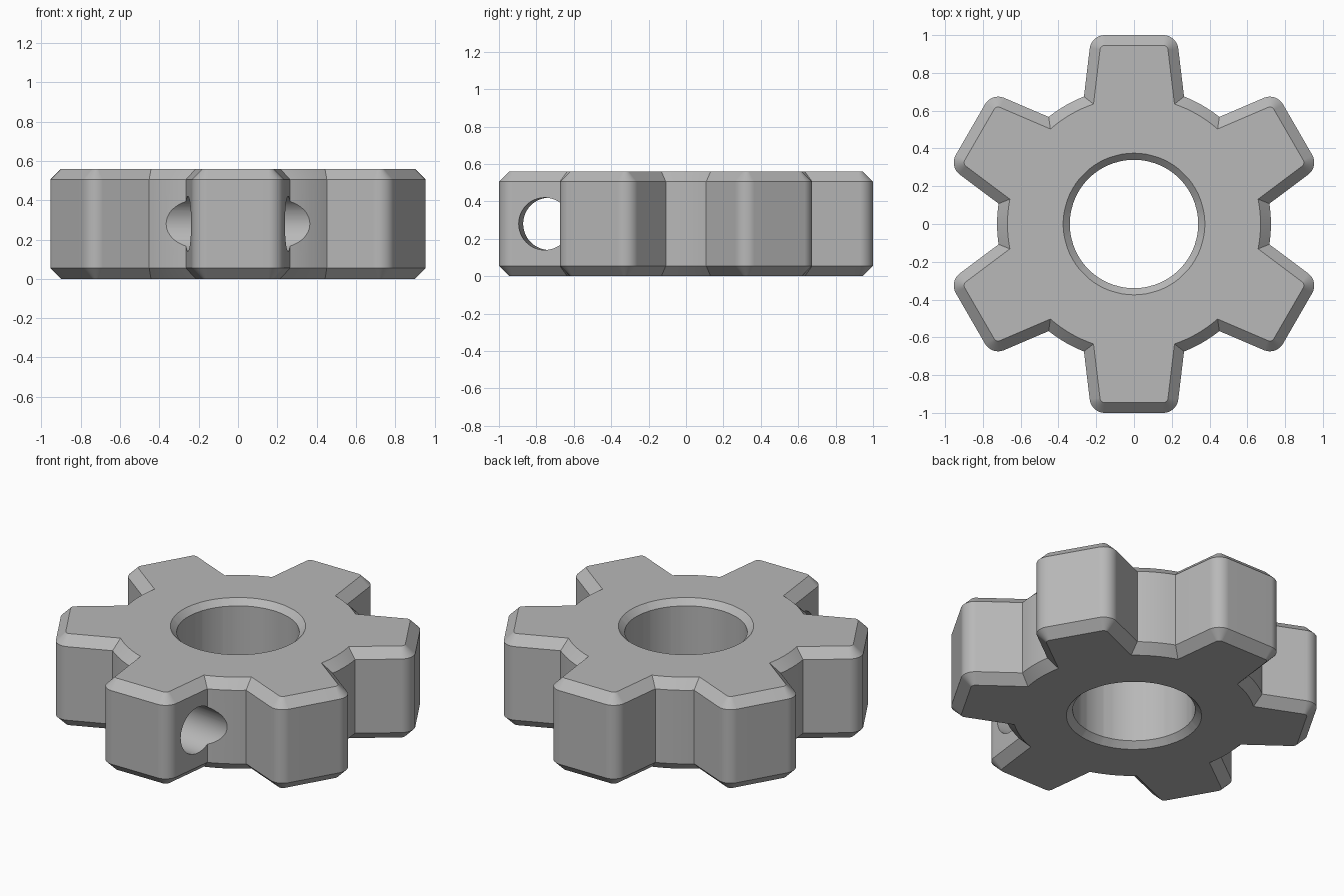
import bpy, bmesh
from math import sin, cos, pi, atan, acos, radians
from mathutils import Vector, Matrix

if "Cube" in bpy.data.objects:
    bpy.data.objects.remove(bpy.data.objects["Cube"], do_unlink=True)

HEIGHT, CHAMFER = 0.56, 0.055
ROOT_R, TIP_R, CORNER_R = 0.725, 1.0, 0.08
BORE_R, BORE_CHAMFER = 0.34, 0.035
TEETH = 6

# One plain grey metal
grey = bpy.data.materials.new("grey")
grey.use_nodes = True
colour = (0.48, 0.48, 0.48, 1)
grey.diffuse_color = colour
grey.node_tree.nodes["Principled BSDF"].inputs["Base Color"].default_value = colour

# Tooth flank as the line normal . p = flank_dist
taper = atan(0.12)
flank_dist = cos(taper) * 0.265 + sin(taper) * 0.675


def outline(inset):
    """Gear outline moved inwards by inset, as a list of 2D points."""
    cy = TIP_R - CORNER_R
    cx = (flank_dist - CORNER_R - sin(taper) * cy) / cos(taper)
    r = CORNER_R - inset
    root = ROOT_R - inset
    root_angle = taper + acos((flank_dist - inset) / root)
    # right half of the tooth that points along +y, root arc first
    half = []
    for i in range(5):
        a = pi / 3 + (root_angle - pi / 3) * i / 4
        half.append(Vector((root * cos(a), root * sin(a))))
    for i in range(9):
        a = taper + (pi / 2 - taper) * i / 8
        half.append(Vector((cx + r * cos(a), cy + r * sin(a))))
    half.append(Vector((cx / 2, TIP_R - inset)))
    tip = [Vector((0, TIP_R - inset))]
    # the mirrored half leaves out its last point, shared with the next tooth
    left = [Vector((-p.x, p.y)) for p in reversed(half[1:])]
    tooth = half + tip + left
    return [Matrix.Rotation(k * 2 * pi / TEETH, 2) @ p
            for k in range(TEETH) for p in tooth]


# Gear body: a closed chain of rings round the outside and through the bore
outer, inner = outline(0), outline(CHAMFER)


def circle(radius):
    return [p.normalized() * radius for p in inner]


wide, bore = circle(BORE_R + BORE_CHAMFER), circle(BORE_R)
rings = [(inner, 0), (outer, CHAMFER), (outer, HEIGHT - CHAMFER), (inner, HEIGHT),
         (wide, HEIGHT), (bore, HEIGHT - BORE_CHAMFER), (bore, BORE_CHAMFER), (wide, 0)]
bm = bmesh.new()
loops = [[bm.verts.new((p.x, p.y, z)) for p in pts] for pts, z in rings]
for k, low in enumerate(loops):
    high = loops[(k + 1) % len(loops)]
    for i in range(len(low)):
        j = (i + 1) % len(low)
        bm.faces.new((low[i], low[j], high[j], high[i]))
bmesh.ops.recalc_face_normals(bm, faces=bm.faces)
mesh = bpy.data.meshes.new("gear_body")
bm.to_mesh(mesh)
bm.free()
gear = bpy.data.objects.new("gear_body", mesh)
bpy.context.collection.objects.link(gear)
mesh.materials.append(grey)


def activate(obj):
    bpy.ops.object.select_all(action="DESELECT")
    obj.select_set(True)
    bpy.context.view_layer.objects.active = obj


# Cross hole through the front tooth, drilled square to each flank
for side in (-1, 1):
    direction = Vector((side * 0.995, -0.1, 0)).normalized()
    start = Vector((0, -0.73, HEIGHT / 2)) - direction * 0.015
    length = 0.45
    bpy.ops.mesh.primitive_cylinder_add(
        vertices=48, radius=0.14, depth=length,
        location=start + direction * length / 2,
        rotation=direction.to_track_quat("Z", "Y").to_euler())
    drill = bpy.context.object
    drill.name = "hole_cutter"
    drill.hide_render = True
    drill.data.materials.append(grey)
    activate(gear)
    cut = gear.modifiers.new("cross_hole", "BOOLEAN")
    cut.operation = "DIFFERENCE"
    cut.solver = "EXACT"
    cut.object = drill
    bpy.ops.object.modifier_apply(modifier=cut.name)
    bpy.data.objects.remove(drill, do_unlink=True)

# Smooth curves, crisp chamfers
activate(gear)
bpy.ops.object.shade_smooth_by_angle(angle=radians(30))
weighted = gear.modifiers.new("even_shading", "WEIGHTED_NORMAL")
weighted.keep_sharp = True
